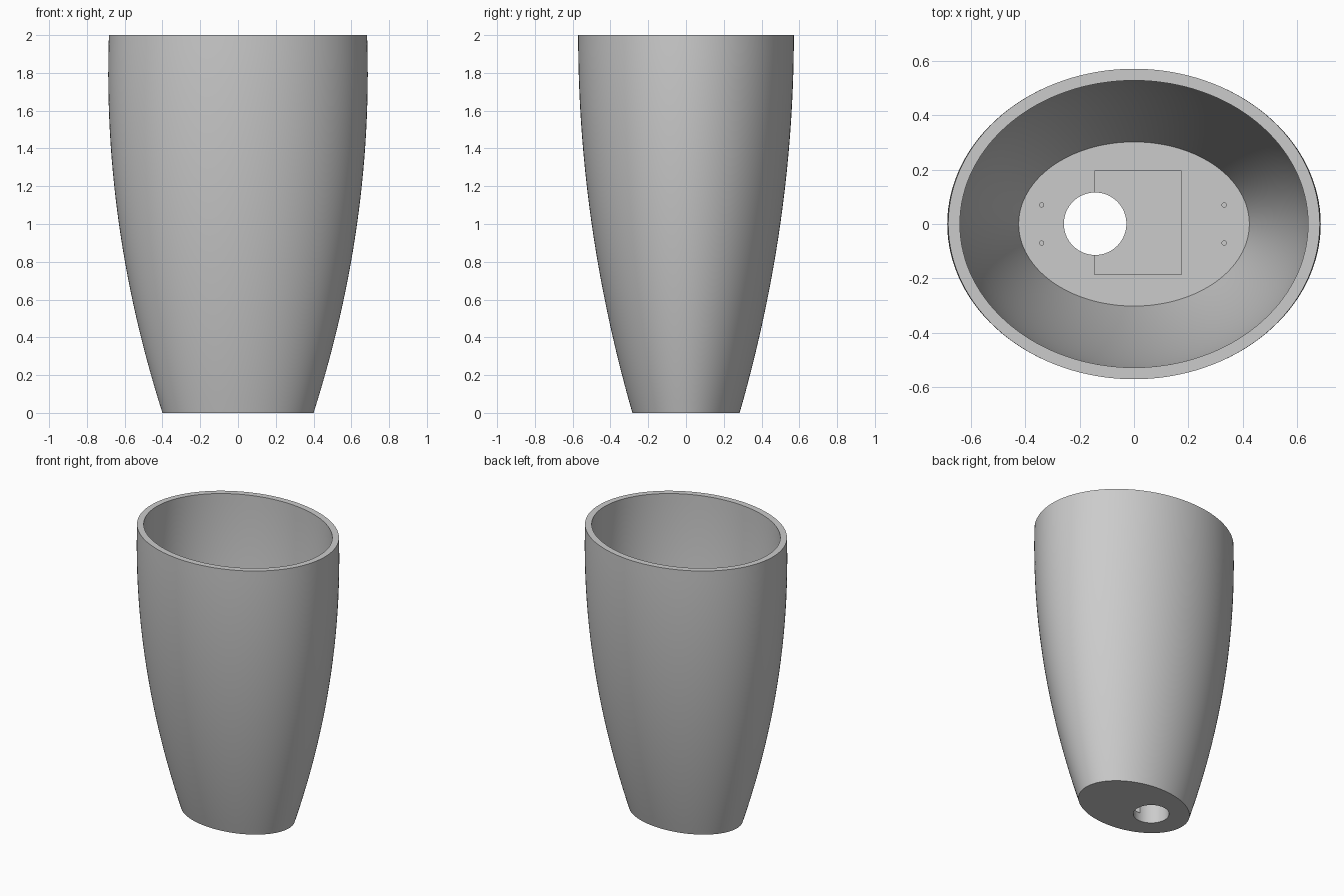
import bpy
import bmesh
from math import cos, sin, pi, radians

if "Cube" in bpy.data.objects:
    bpy.data.objects.remove(bpy.data.objects["Cube"], do_unlink=True)

HEIGHT = 2.0
FLOOR = 0.225       # height of the inner floor
WALL = 0.043
SEGMENTS = 128
RINGS = 28

grey = bpy.data.materials.new("plain grey")
grey.use_nodes = True
grey.diffuse_color = (0.6, 0.6, 0.6, 1)
grey.node_tree.nodes["Principled BSDF"].inputs["Base Color"].default_value = (0.6, 0.6, 0.6, 1)


def radii(z, inset=0.0):
    """Half width and half depth of the curved wall at height z."""
    rx = 0.687 - 0.287 * (1 - z / 1.8) ** 2
    ry = 0.571 - 0.287 * (1 - z / 2) ** 2
    return rx - inset, ry - inset


def add_object(name, bm):
    bmesh.ops.recalc_face_normals(bm, faces=bm.faces)
    mesh = bpy.data.meshes.new(name)
    bm.to_mesh(mesh)
    bm.free()
    mesh.materials.append(grey)
    obj = bpy.data.objects.new(name, mesh)
    bpy.context.collection.objects.link(obj)
    return obj


# Cup shell: up the outside, over the rim, down the inside
levels = [(HEIGHT * i / RINGS, 0.0) for i in range(RINGS + 1)]
levels += [(HEIGHT - (HEIGHT - FLOOR) * i / RINGS, WALL) for i in range(RINGS + 1)]
bm = bmesh.new()
loops = []
for z, inset in levels:
    rx, ry = radii(z, inset)
    angles = [2 * pi * k / SEGMENTS for k in range(SEGMENTS)]
    loops.append([bm.verts.new((rx * cos(a), ry * sin(a), z)) for a in angles])
for low, high in zip(loops, loops[1:]):
    for k in range(SEGMENTS):
        n = (k + 1) % SEGMENTS
        bm.faces.new((low[k], low[n], high[n], high[k]))
bm.faces.new(loops[0])      # underside
bm.faces.new(loops[-1])     # inner floor
cup = add_object("cup_body", bm)


def cylinder_cutter(name, x, y, r, z0, z1, sides):
    bm = bmesh.new()
    bmesh.ops.create_cone(bm, cap_ends=True, segments=sides, radius1=r, radius2=r, depth=z1 - z0)
    bmesh.ops.translate(bm, verts=bm.verts, vec=(x, y, (z0 + z1) / 2))
    return add_object(name, bm)


def box_cutter(name, x, y, width, depth, z0, z1):
    bm = bmesh.new()
    bmesh.ops.create_cube(bm, size=1)
    bmesh.ops.scale(bm, verts=bm.verts, vec=(width, depth, z1 - z0))
    bmesh.ops.translate(bm, verts=bm.verts, vec=(x, y, (z0 + z1) / 2))
    return add_object(name, bm)


# Rectangular pocket, round through hole and four blind screw holes
cutters = [
    box_cutter("pocket_cutter", 0.015, 0.005, 0.32, 0.38, 0.06, 0.4),
    cylinder_cutter("drain_cutter", -0.143, 0.001, 0.115, -0.1, 0.5, 64),
]
for x in (-0.34, 0.332):
    for y in (-0.07, 0.07):
        cutters.append(cylinder_cutter("screw_cutter", x, y, 0.008, 0.13, 0.4, 16))

bpy.ops.object.select_all(action="DESELECT")
cup.select_set(True)
bpy.context.view_layer.objects.active = cup
for cutter in cutters:
    mod = cup.modifiers.new("cut", "BOOLEAN")
    mod.operation = "DIFFERENCE"
    mod.solver = "EXACT"
    mod.object = cutter
    bpy.ops.object.modifier_apply(modifier=mod.name)
    bpy.data.objects.remove(cutter, do_unlink=True)

bpy.ops.object.shade_smooth_by_angle(angle=radians(30))
